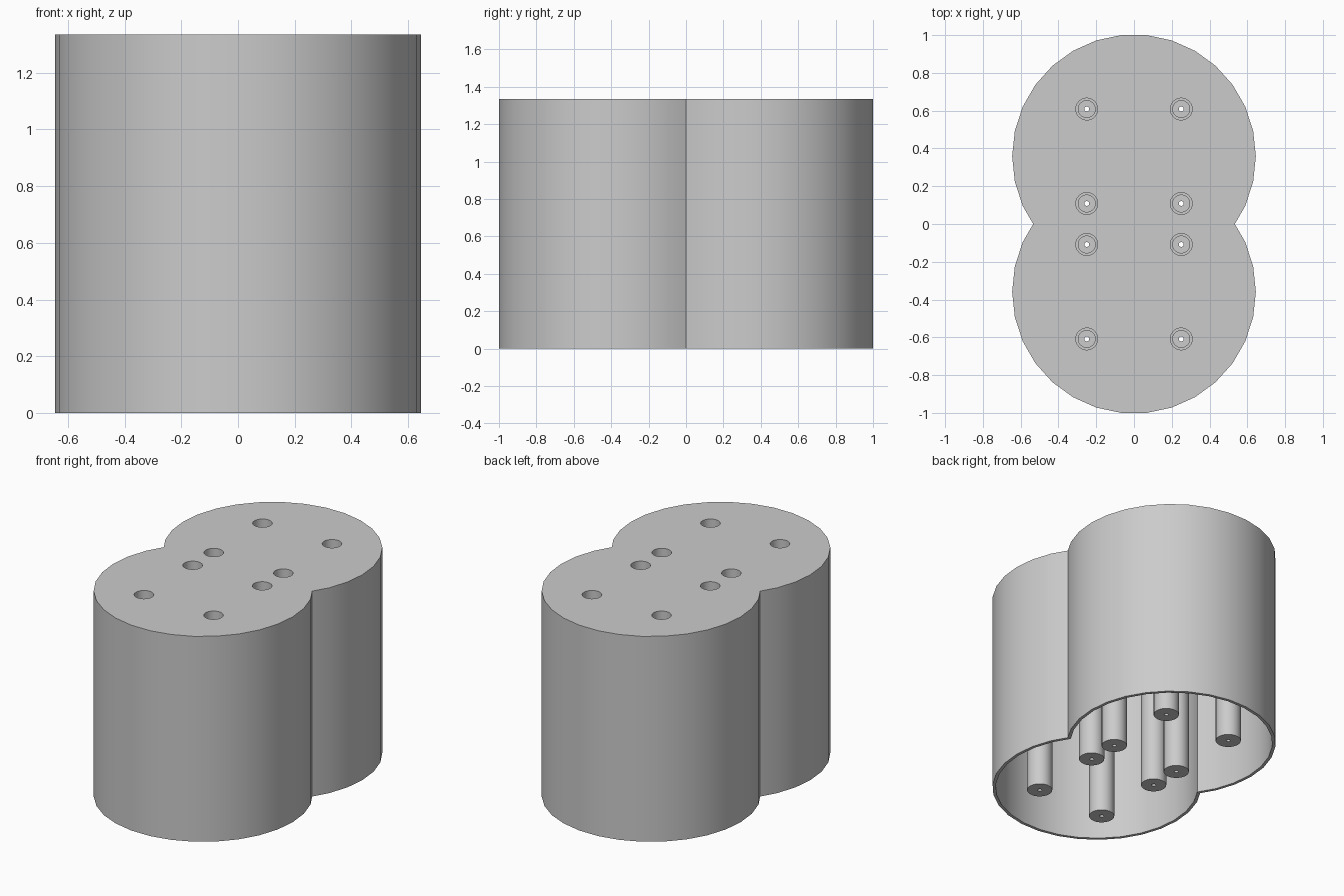
import bpy, bmesh, math

HEIGHT = 1.335
RADIUS = 0.645
WALL = 0.02
CENTRE = 0.3585
SIDES = 30
POST_R, BORE_R, SEAT_R, PILOT_R = 0.078, 0.058, 0.045, 0.013

if "Cube" in bpy.data.objects:
    bpy.data.objects.remove(bpy.data.objects["Cube"])

grey = bpy.data.materials.new("plain grey")
grey.use_nodes = True
grey.diffuse_color = (0.6, 0.6, 0.6, 1)
grey.node_tree.nodes["Principled BSDF"].inputs["Base Color"].default_value = (0.6, 0.6, 0.6, 1)


def finish(bm, name):
    """Turn a bmesh into a smooth-shaded grey object."""
    bmesh.ops.recalc_face_normals(bm, faces=bm.faces[:])
    mesh = bpy.data.meshes.new(name)
    bm.to_mesh(mesh)
    bm.free()
    mesh.materials.append(grey)
    obj = bpy.data.objects.new(name, mesh)
    bpy.context.collection.objects.link(obj)
    return obj


def smooth(obj):
    bpy.ops.object.select_all(action='DESELECT')
    obj.select_set(True)
    bpy.context.view_layer.objects.active = obj
    bpy.ops.object.shade_smooth_by_angle(angle=math.radians(30))


def ring(bm, points, z):
    return [bm.verts.new((x, y, z)) for x, y in points]


def bridge(bm, a, b):
    n = len(a)
    for i in range(n):
        bm.faces.new((a[i], a[(i + 1) % n], b[(i + 1) % n], b[i]))


def circle(x, y, r, n=24):
    return [(x + r * math.cos(i * math.tau / n), y + r * math.sin(i * math.tau / n)) for i in range(n)]


def double_outline(r):
    """Two overlapping round lobes merged into one outline with a waist."""
    pts = [(r * math.cos(i * math.tau / SIDES), CENTRE + r * math.sin(i * math.tau / SIDES))
           for i in range(-SIDES // 4, SIDES * 3 // 4 + 1)]
    lobe = [p for p in pts if p[1] > 0.001]
    # Waist point where the lobe's straight facet crosses the middle
    i = pts.index(lobe[0])
    (x0, y0), (x1, y1) = pts[i - 1], pts[i]
    waist = x0 - y0 * (x1 - x0) / (y1 - y0)
    half = [(waist, 0)] + lobe
    return half + [(-x, -y) for x, y in half]


# Open-bottomed shell
bm = bmesh.new()
outer, inner = double_outline(RADIUS), double_outline(RADIUS - WALL)
rings = [ring(bm, inner, HEIGHT - WALL), ring(bm, inner, 0), ring(bm, outer, 0), ring(bm, outer, HEIGHT)]
for a, b in zip(rings, rings[1:]):
    bridge(bm, a, b)
bm.faces.new(rings[0])
bm.faces.new(rings[-1])
shell = finish(bm, "shell")

spots = [(x, s * CENTRE + d) for x in (-0.25, 0.25) for s in (-1, 1) for d in (-0.25, 0.25)]

# Screw holes through the top plate
bm = bmesh.new()
for x, y in spots:
    low = ring(bm, circle(x, y, BORE_R), HEIGHT - 0.1)
    high = ring(bm, circle(x, y, BORE_R), HEIGHT + 0.1)
    bridge(bm, low, high)
    bm.faces.new(low)
    bm.faces.new(high)
cutter = finish(bm, "hole_cutter")
cutter.hide_render = True
cut = shell.modifiers.new("holes", 'BOOLEAN')
cut.operation = 'DIFFERENCE'
cut.solver = 'EXACT'
cut.object = cutter
bpy.context.view_layer.objects.active = shell
bpy.ops.object.modifier_apply(modifier=cut.name)
bpy.data.objects.remove(cutter)
smooth(shell)

# Hollow screw posts with a stepped bore and a small pilot hole
profile = [(POST_R, HEIGHT - WALL), (POST_R, 0), (PILOT_R, 0), (PILOT_R, 0.03),
           (SEAT_R, 0.03), (SEAT_R, 0.1), (BORE_R, 0.1), (BORE_R, HEIGHT - WALL)]
for n, (x, y) in enumerate(spots, 1):
    bm = bmesh.new()
    loops = [ring(bm, circle(x, y, r), z) for r, z in profile]
    for a, b in zip(loops, loops[1:] + loops[:1]):
        bridge(bm, a, b)
    smooth(finish(bm, f"screw_post_{n}"))
